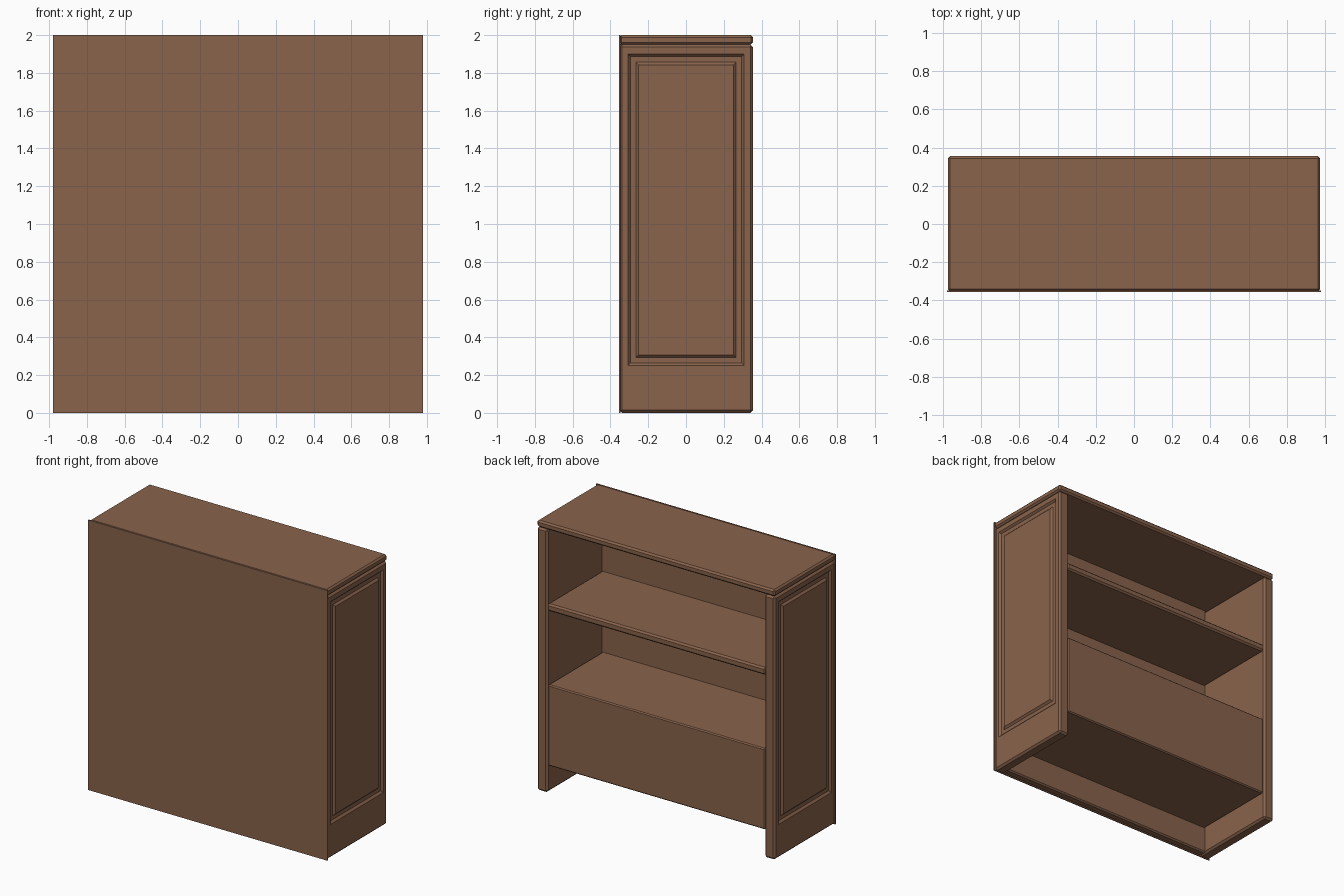
import bpy, bmesh

if "Cube" in bpy.data.objects:
    bpy.data.objects.remove(bpy.data.objects["Cube"])

wood = bpy.data.materials.new("brown_wood")
wood.diffuse_color = (0.25, 0.125, 0.072, 1)
wood.use_nodes = True
wood.node_tree.nodes["Principled BSDF"].inputs["Base Color"].default_value = wood.diffuse_color


def board(name, lo, hi, bevel=0.0, rings=(), side=1):
    """Box from corner lo to corner hi, chamfered, with optional moulded rings on its outer x face."""
    bm = bmesh.new()
    bmesh.ops.create_cube(bm, size=1)
    for v in bm.verts:
        for i in range(3):
            v.co[i] = hi[i] if v.co[i] > 0 else lo[i]
    if bevel:
        bmesh.ops.bevel(bm, geom=bm.edges[:], offset=bevel, segments=1, affect='EDGES')
    if rings:
        bm.normal_update()
        face = max((f for f in bm.faces if f.normal.x * side > 0.9), key=lambda f: f.calc_area())
        for half_y, z0, z1, x in rings:
            bmesh.ops.inset_individual(bm, faces=[face], thickness=0.005)
            mid = face.calc_center_median()
            for v in face.verts:
                v.co = (side * x,
                        half_y if v.co.y > mid.y else -half_y,
                        z1 if v.co.z > mid.z else z0)
    bmesh.ops.recalc_face_normals(bm, faces=bm.faces[:])
    mesh = bpy.data.meshes.new(name)
    bm.to_mesh(mesh)
    bm.free()
    mesh.materials.append(wood)
    obj = bpy.data.objects.new(name, mesh)
    bpy.context.collection.objects.link(obj)
    return obj


# Side walls with a raised panel inside a recessed groove
OUT, IN = 0.975, 0.89
groove = [
    (0.308, 0.25, 1.90, OUT),
    (0.295, 0.265, 1.887, OUT - 0.014),
    (0.265, 0.293, 1.857, OUT - 0.014),
    (0.251, 0.307, 1.843, OUT),
]
for name, s in (("right_side", 1), ("left_side", -1)):
    xs = sorted((s * IN, s * OUT))
    board(name, (xs[0], -0.353, 0), (xs[1], 0.355, 1.95), 0.014, groove, s)

# Top slab
board("top_slab", (-0.975, -0.353, 1.95), (0.975, 0.355, 2.0), 0.012)

# Back: thin outer sheet and thicker inner board
board("back_sheet", (-0.98, -0.355, 0), (0.98, -0.347, 2.0))
board("back_board", (-0.90, -0.349, 0.003), (0.90, -0.29, 1.96), 0.01)

# Shelf and closed lower cabinet
board("shelf", (-0.895, -0.30, 1.345), (0.895, 0.348, 1.40), 0.012)
board("lower_cabinet", (-0.89, -0.30, 0.20), (0.89, 0.345, 0.80), 0.008)
